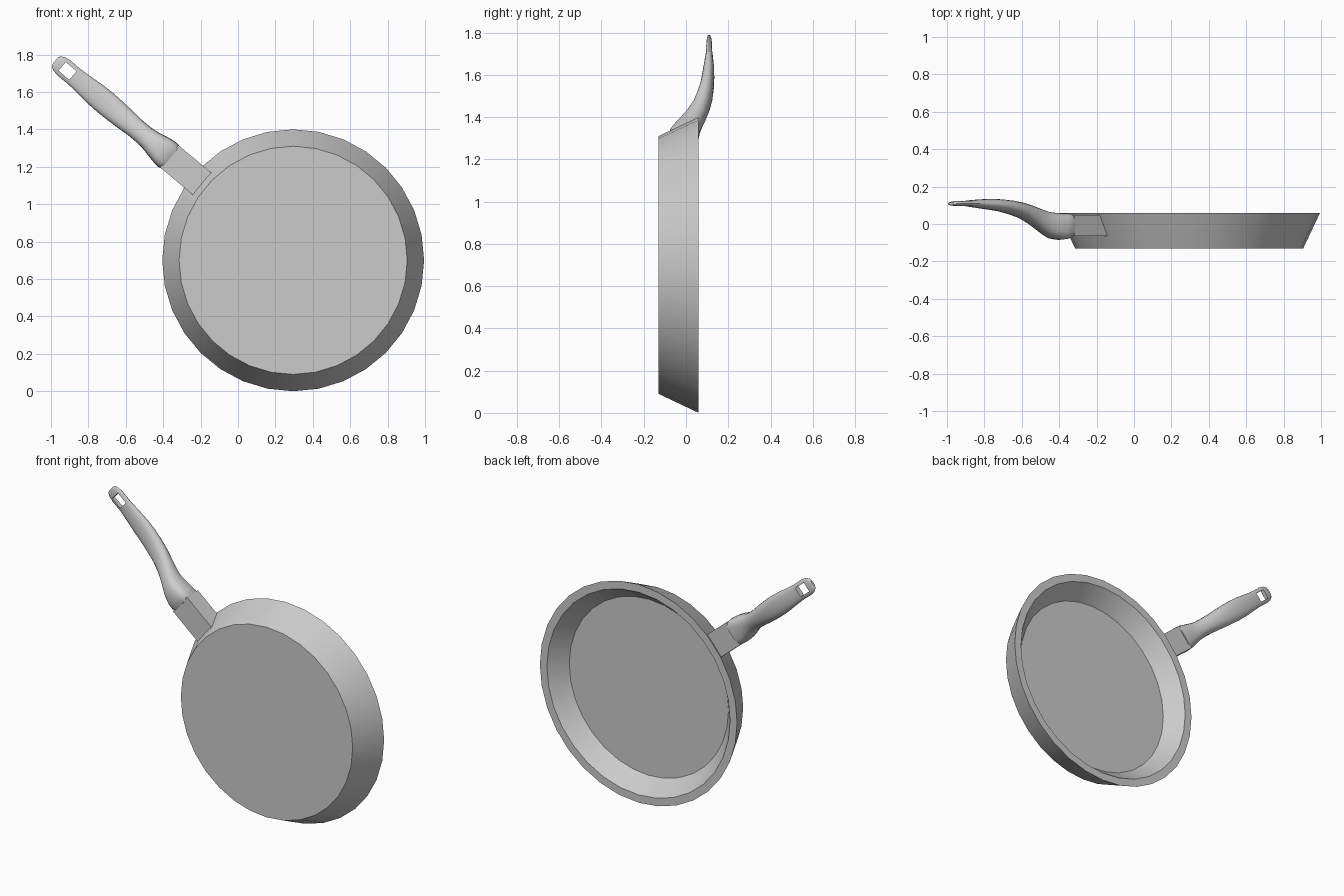
import bpy, bmesh, math
from mathutils import Vector

if "Cube" in bpy.data.objects:
    bpy.data.objects.remove(bpy.data.objects["Cube"])

CENTRE = Vector((0.295, 0, 0.70))        # middle of the pan, axis along y
A = math.radians(140)
OUT = Vector((math.cos(A), 0, math.sin(A)))      # along the handle
SIDE = Vector((math.sin(A), 0, -math.cos(A)))    # across the handle


def spot(s, v, y):
    return CENTRE + OUT * s + SIDE * v + Vector((0, y, 0))


def loft(name, rings, smooth=True):
    """Skin a list of equal-length point rings and cap both ends."""
    bm = bmesh.new()
    loops = [[bm.verts.new(p) for p in ring] for ring in rings]
    n = len(loops[0])
    for a, b in zip(loops, loops[1:]):
        for i in range(n):
            j = (i + 1) % n
            bm.faces.new((a[i], a[j], b[j], b[i]))
    bm.faces.new(loops[0])
    bm.faces.new(loops[-1])
    bmesh.ops.recalc_face_normals(bm, faces=bm.faces)
    mesh = bpy.data.meshes.new(name)
    bm.to_mesh(mesh)
    bm.free()
    obj = bpy.data.objects.new(name, mesh)
    bpy.context.collection.objects.link(obj)
    if smooth:
        bpy.ops.object.select_all(action='DESELECT')
        obj.select_set(True)
        bpy.context.view_layer.objects.active = obj
        bpy.ops.object.shade_smooth_by_angle(angle=math.radians(35))
    return obj


# Pan body: (radius, y) from outer base over the rim to the inner floor
N = 32
profile = [(0.61, -0.13), (0.70, 0.06), (0.65, 0.06), (0.565, -0.045)]
loft("pan_body", [[CENTRE + Vector((r * math.cos(t), y, r * math.sin(t)))
                   for t in (2 * math.pi * i / N for i in range(N))]
                  for r, y in profile])

# Bracket: block between the sloping wall and the handle
W = 0.077
loft("handle_bracket", [
    [spot(s0, v, -0.065) if k < 2 else spot(s1, v, 0.048)
     for k, v in enumerate((-W, W, W, -W))]
    for s0, s1 in ((0.63, 0.68), (0.865, 0.865))], smooth=False)

# Handle stations: distance, half width, front y, back y
stations = [
    (0.855, 0.076, -0.072, 0.056), (0.875, 0.081, -0.080, 0.057),
    (0.91, 0.078, -0.085, 0.058), (0.96, 0.068, -0.078, 0.062),
    (1.00, 0.059, -0.062, 0.068), (1.04, 0.055, -0.040, 0.080),
    (1.10, 0.055, -0.005, 0.098), (1.17, 0.060, 0.030, 0.115),
    (1.24, 0.064, 0.050, 0.126), (1.31, 0.066, 0.066, 0.132),
    (1.38, 0.064, 0.075, 0.134), (1.46, 0.057, 0.084, 0.132),
    (1.53, 0.052, 0.092, 0.127), (1.60, 0.053, 0.095, 0.124),
    (1.635, 0.047, 0.097, 0.122), (1.655, 0.034, 0.099, 0.119),
    (1.66, 0.022, 0.102, 0.116)]


def power(c, e):
    return math.copysign(abs(c) ** e, c)


M = 20
rings = []
for s, w, y0, y1 in stations:
    e = 0.55 + 0.35 * min(1, max(0, (s - 0.86) / 0.2))   # boxy root, oval grip
    rings.append([spot(s, w * power(math.cos(t), e),
                       (y0 + y1) / 2 + (y1 - y0) / 2 * power(math.sin(t), e))
                  for t in (2 * math.pi * i / M for i in range(M))])
handle = loft("handle", rings)

# Hanging hole through the tip
cutter = loft("hole_cutter", [
    [spot(1.575 + a, b, y) for a, b in
     ((-0.038, -0.03), (0.038, -0.03), (0.038, 0.03), (-0.038, 0.03))]
    for y in (0.0, 0.25)], smooth=False)
cutter.hide_render = True
cutter.hide_set(True)
cut = handle.modifiers.new("hanging_hole", 'BOOLEAN')
cut.operation = 'DIFFERENCE'
cut.solver = 'EXACT'
cut.object = cutter
